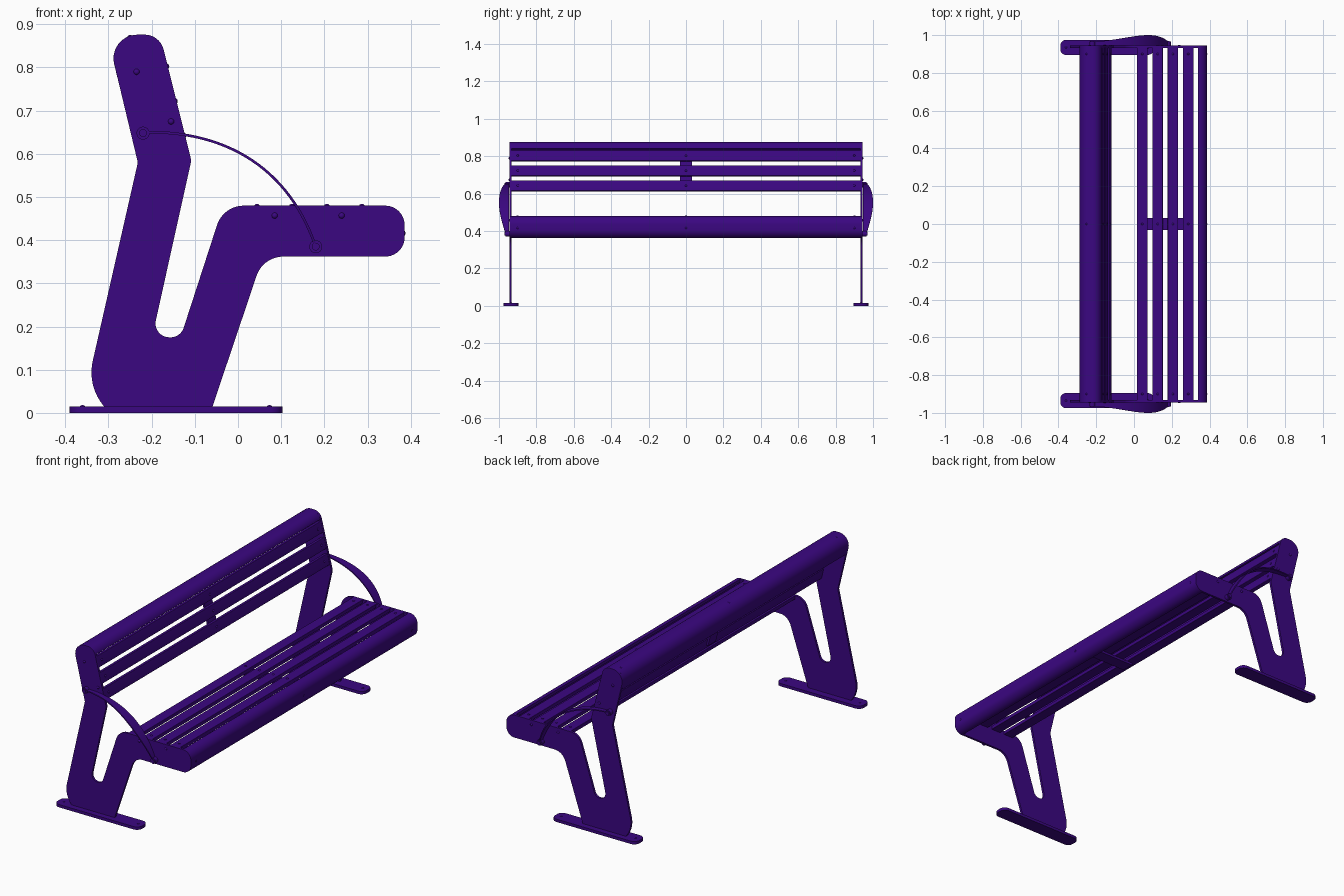
import bpy, bmesh, math
from mathutils import Vector, Matrix

cube = bpy.data.objects.get("Cube")
if cube:
    bpy.data.objects.remove(cube)

paint = bpy.data.materials.new("purple paint")
paint.use_nodes = True
PURPLE = (0.043, 0.002, 0.22, 1)
paint.diffuse_color = PURPLE
paint.node_tree.nodes["Principled BSDF"].inputs["Base Color"].default_value = PURPLE


def finish(name, bm):
    bmesh.ops.recalc_face_normals(bm, faces=bm.faces)
    mesh = bpy.data.meshes.new(name)
    bm.to_mesh(mesh)
    bm.free()
    mesh.materials.append(paint)
    obj = bpy.data.objects.new(name, mesh)
    bpy.context.collection.objects.link(obj)
    bpy.ops.object.select_all(action='DESELECT')
    obj.select_set(True)
    bpy.context.view_layer.objects.active = obj
    bpy.ops.object.shade_smooth_by_angle(angle=math.radians(35))
    return obj


def rounded(corners, steps=10):
    """Outline from (u, v, radius) corners, with true arcs at the corners."""
    out = []
    for i, (u, v, r) in enumerate(corners):
        p = Vector((u, v))
        if r == 0:
            out.append(p)
            continue
        a = (Vector(corners[i - 1][:2]) - p).normalized()
        b = (Vector(corners[(i + 1) % len(corners)][:2]) - p).normalized()
        half = a.angle(b) / 2
        centre = p + (a + b).normalized() * r / math.sin(half)
        start = p + a * r / math.tan(half) - centre
        end = p + b * r / math.tan(half) - centre
        turn = math.atan2(start.x * end.y - start.y * end.x, start.dot(end))
        first = math.atan2(start.y, start.x)
        for k in range(steps + 1):
            ang = first + turn * k / steps
            out.append(centre + Vector((math.cos(ang), math.sin(ang))) * r)
    return out


def prism(name, corners, low, high, axis='y'):
    """Extrude an outline along y (outline in x, z) or along z (in x, y)."""
    bm = bmesh.new()
    place = (lambda p: (p.x, low, p.y)) if axis == 'y' else (lambda p: (p.x, p.y, low))
    face = bm.faces.new([bm.verts.new(place(p)) for p in rounded(corners)])
    grown = bmesh.ops.extrude_face_region(bm, geom=[face])["geom"]
    shift = Vector((0, high - low, 0) if axis == 'y' else (0, 0, high - low))
    bmesh.ops.translate(bm, vec=shift, verts=[g for g in grown if isinstance(g, bmesh.types.BMVert)])
    return finish(name, bm)


def turn_to(direction):
    return Vector((0, 0, 1)).rotation_difference(Vector(direction)).to_matrix().to_4x4()


def add_stud(bm, spot, direction, radius=0.006):
    flat = Matrix.Diagonal((1, 1, 0.7, 1))
    bmesh.ops.create_uvsphere(bm, u_segments=12, v_segments=6, radius=radius,
                              matrix=Matrix.Translation(spot) @ turn_to(direction) @ flat)


def add_disc(bm, spot, radius, depth):
    bmesh.ops.create_cone(bm, cap_ends=True, segments=24, radius1=radius, radius2=radius,
                          depth=depth, matrix=Matrix.Translation(spot) @ turn_to((0, 1, 0)))


def back_x(z):
    """Front plane of the leaning backrest."""
    return -0.11 - (z - 0.585) * 0.245


def back_board(z0, z1, inset, depth, r):
    a, b = back_x(z0) - inset, back_x(z1) - inset
    lean = depth * 0.24
    return [(a, z0, r), (b, z1, r), (b - depth, z1 - lean, r), (a - depth, z0 - lean, r)]


HALF = 0.932
THICK = 0.012

# Side frames: foot, two legs, seat arm and back arm in one plate
frame = [(-0.308, 0.012, 0), (-0.349, 0.065, 0.12), (-0.232, 0.58, 0.02),
         (-0.303, 0.876, 0.055), (-0.181, 0.876, 0.045), (-0.108, 0.585, 0.04),
         (-0.199, 0.175, 0.032), (-0.133, 0.175, 0.032), (-0.034, 0.48, 0.065),
         (0.386, 0.48, 0.045), (0.386, 0.362, 0.045), (0.058, 0.362, 0.065),
         (-0.06, 0.012, 0)]
foot_r = 0.03


def bezier(t):
    p = [Vector(q) for q in ((-0.22, 0.65), (-0.02, 0.655), (0.12, 0.56), (0.18, 0.385))]
    s = 1 - t
    return p[0] * s**3 + p[1] * 3 * s * s * t + p[2] * 3 * s * t * t + p[3] * t**3


def armrest(name, side):
    """Flat curved ribbon that bulges outward along its length."""
    bm = bmesh.new()
    rows, n = [], 28
    for i in range(n + 1):
        t = i / n
        p = bezier(t)
        d = bezier(min(t + 0.01, 1)) - bezier(max(t - 0.01, 0))
        off = Vector((-d.y, d.x)).normalized() * 0.003
        outer = 0.965 + 0.035 * math.sin(math.pi * t**1.4)
        rows.append([bm.verts.new((q.x, side * y, q.y)) for q, y in
                     ((p + off, 0.946), (p + off, outer), (p - off, outer), (p - off, 0.946))])
    for a, b in zip(rows, rows[1:]):
        for k in range(4):
            bm.faces.new((a[k], a[(k + 1) % 4], b[(k + 1) % 4], b[k]))
    bm.faces.new(rows[0])
    bm.faces.new(rows[-1])
    for x, z in ((-0.22, 0.648), (0.18, 0.385)):
        add_disc(bm, (x, side * 0.954, z), 0.015, 0.022)
        add_disc(bm, (x, side * 0.966, z), 0.009, 0.008)
    return finish(name, bm)


for side, label in ((1, "left"), (-1, "right")):
    y0, y1 = sorted((side * HALF, side * (HALF + THICK)))
    prism(label + "_side_frame", frame, y0, y1)
    f0, f1 = sorted((side * 0.895, side * 0.975))
    prism(label + "_foot_plate", [(-0.39, f0, foot_r), (0.103, f0, foot_r),
                                  (0.103, f1, foot_r), (-0.39, f1, foot_r)], 0, 0.015, 'z')
    armrest(label + "_armrest", side)

# Seat slats and the rounded front edge
seat_starts = [0.016 + 0.081 * i for i in range(4)]
for i, x in enumerate(seat_starts):
    prism(f"seat_slat_{i + 1}", [(x, 0.46, 0.003), (x + 0.056, 0.46, 0.003),
                                 (x + 0.056, 0.48, 0.003), (x, 0.48, 0.003)], -HALF, HALF)
prism("seat_front_edge", [(0.338, 0.48, 0), (0.386, 0.48, 0.045), (0.386, 0.362, 0.045),
                          (0.338, 0.362, 0), (0.338, 0.378, 0), (0.37, 0.378, 0.03),
                          (0.37, 0.464, 0.03), (0.338, 0.464, 0)], -HALF, HALF)

# Backrest slats and the rounded top rail
back_starts = [0.615 + 0.08 * i for i in range(3)]
for i, z in enumerate(back_starts):
    prism(f"back_slat_{i + 1}", back_board(z, z + 0.056, 0, 0.02, 0.003), -HALF, HALF)
prism("back_top_rail", [(back_x(0.84), 0.84, 0), (-0.181, 0.876, 0.045), (-0.303, 0.876, 0.055),
                        (-0.279, 0.775, 0), (-0.263, 0.779, 0), (-0.283, 0.86, 0.04),
                        (-0.194, 0.86, 0.03), (back_x(0.84) - 0.016, 0.836, 0)], -HALF, HALF)

# Centre straps joining the slats from behind
prism("seat_centre_strap", [(0.04, 0.448, 0), (0.29, 0.448, 0), (0.29, 0.46, 0), (0.04, 0.46, 0)],
      -0.033, 0.033)
prism("back_centre_strap", back_board(0.63, 0.81, 0.02, 0.01, 0), -0.033, 0.033)

# Bolt heads
bm = bmesh.new()
for y in (-0.9, 0, 0.9):
    for x in seat_starts:
        add_stud(bm, (x + 0.028, y, 0.48), (0, 0, 1))
    for z in back_starts:
        add_stud(bm, (back_x(z + 0.028), y, z + 0.028), (0.97, 0, 0.24))
    add_stud(bm, (0.384, y, 0.416), (1, 0, 0))
    add_stud(bm, (-0.25, y, 0.871), (0, 0, 1))
for side in (-1, 1):
    for x, z in ((0.085, 0.457), (0.24, 0.457), (-0.235, 0.79), (-0.155, 0.675)):
        add_stud(bm, (x, side * (HALF + THICK), z), (0, side, 0), 0.007)
    for x in (-0.36, 0.073):
        add_stud(bm, (x, side * 0.935, 0.014), (0, 0, 1))
finish("bolt_heads", bm)
